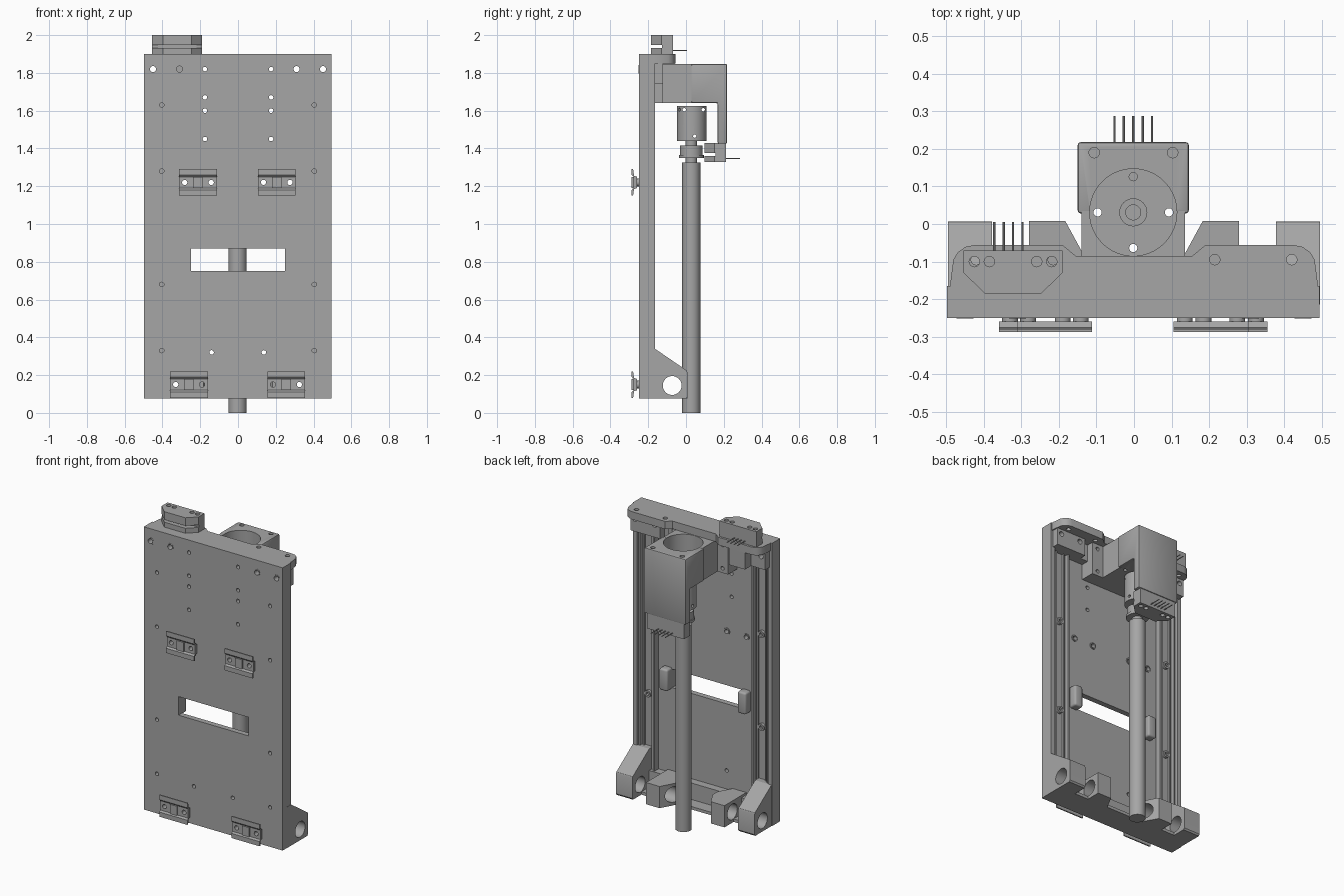
import bpy, bmesh, math
from mathutils import Matrix, Vector

old = bpy.data.objects.get("Cube")
if old:
    bpy.data.objects.remove(old, do_unlink=True)

grey = bpy.data.materials.new("machined_grey")
grey.use_nodes = True
grey.diffuse_color = (0.38, 0.38, 0.38, 1)
grey.node_tree.nodes["Principled BSDF"].inputs["Base Color"].default_value = grey.diffuse_color


def finish(name, bm):
    bmesh.ops.recalc_face_normals(bm, faces=bm.faces)
    mesh = bpy.data.meshes.new(name)
    bm.to_mesh(mesh)
    bm.free()
    mesh.materials.append(grey)
    obj = bpy.data.objects.new(name, mesh)
    bpy.context.collection.objects.link(obj)
    return obj


def prism(name, pts, axis, a, b):
    """Extrude a 2D outline along an axis from a to b."""
    place = {"x": lambda u, v: (a, u, v), "y": lambda u, v: (u, a, v), "z": lambda u, v: (u, v, a)}[axis]
    bm = bmesh.new()
    face = bm.faces.new([bm.verts.new(place(u, v)) for u, v in pts])
    ext = bmesh.ops.extrude_face_region(bm, geom=[face])["geom"]
    step = Vector([b - a if axis == k else 0 for k in "xyz"])
    bmesh.ops.translate(bm, vec=step, verts=[g for g in ext if isinstance(g, bmesh.types.BMVert)])
    return finish(name, bm)


def box(name, x0, x1, y0, y1, z0, z1):
    return prism(name, [(x0, y0), (x1, y0), (x1, y1), (x0, y1)], "z", z0, z1)


def rods(name, centres, axis, a, b, r, sides=32):
    """Parallel cylinders at 2D centres, running along an axis from a to b."""
    bm = bmesh.new()
    rot = {"x": Matrix.Rotation(math.pi / 2, 4, "Y"), "y": Matrix.Rotation(math.pi / 2, 4, "X"), "z": Matrix()}[axis]
    m = (a + b) / 2
    for u, v in centres:
        pos = {"x": (m, u, v), "y": (u, m, v), "z": (u, v, m)}[axis]
        bmesh.ops.create_cone(bm, cap_ends=True, segments=sides, radius1=r, radius2=r,
                              depth=abs(b - a), matrix=Matrix.Translation(pos) @ rot)
    return finish(name, bm)


def modify(obj, kind, **settings):
    mod = obj.modifiers.new(kind, kind)
    for key, value in settings.items():
        setattr(mod, key, value)
    bpy.context.view_layer.objects.active = obj
    bpy.ops.object.modifier_apply(modifier=mod.name)


def cut(obj, *cutters):
    for c in cutters:
        modify(obj, "BOOLEAN", operation="DIFFERENCE", solver="EXACT", object=c)
        bpy.data.objects.remove(c, do_unlink=True)
    return obj


FRONT, FLOOR, BACK = -0.25, -0.215, -0.165
BOTTOM, TOP = 0.075, 1.9
CLIPS = [(-0.212, 1.22), (0.205, 1.22), (-0.26, 0.15), (0.255, 0.15)]
ends = [(s * x, 1.82) for s in (-1, 1) for x in (0.31, 0.45)]

# Base plate: shallow pocket at the back, window and screw holes
plate = box("base_plate", -0.498, 0.494, FRONT, BACK, BOTTOM, TOP)
small = [(s * 0.175, z) for s in (-1, 1) for z in (1.82, 1.67, 1.6, 1.45)]
small += [(s * 0.404, z) for s in (-1, 1) for z in (1.63, 1.28, 0.68, 0.33)]
small += [(-0.14, 0.32), (0.137, 0.32)]
clip_holes = [(x + d, z) for x, z in CLIPS for d in (-0.07, 0.07)]
cut(plate,
    box("pocket", -0.47, 0.466, FLOOR, 0, 0.2, 1.74),
    box("window", -0.25, 0.25, -0.4, 0, 0.75, 0.87),
    rods("holes", small, "y", -0.4, 0, 0.012, 16),
    rods("end_holes", ends, "y", -0.4, 0, 0.016, 16),
    rods("clip_holes", clip_holes, "y", -0.4, 0, 0.014, 16))
for i, (x, z) in enumerate(ends):
    ring = rods(f"screw_ring_{i + 1}", [(x, z)], "y", FRONT - 0.002, FRONT + 0.01, 0.023)
    cut(ring, rods("bore", [(x, z)], "y", -0.4, 0, 0.016, 16))

# Spring clips on standoffs at the front
for i, (x, z) in enumerate(CLIPS):
    outline = [(-0.288, 0.07), (-0.28, 0.07), (-0.275, 0.035), (-0.26, 0.03), (-0.26, -0.03),
               (-0.275, -0.035), (-0.28, -0.07), (-0.288, -0.07), (-0.288, -0.04),
               (-0.279, -0.03), (-0.279, 0.03), (-0.288, 0.04)]
    clip = prism(f"belt_clip_{i + 1}", [(y, z + h) for y, h in outline], "x", x - 0.1, x + 0.1)
    cut(clip, rods("bore", [(x - 0.07, z), (x + 0.07, z)], "y", -0.4, 0, 0.014, 16))
    box(f"clip_bar_{i + 1}", x - 0.025, x + 0.025, -0.288, -0.275, z - 0.03, z + 0.03)
    for d in (-0.07, 0.07):
        post = rods(f"clip_standoff_{i + 1}", [(x + d, z)], "y", -0.263, FLOOR + 0.006, 0.021, 24)
        cut(post, rods("bore", [(x + d, z)], "y", -0.4, 0, 0.014, 16))

for side, s in (("right", -1), ("left", 1)):
    # Grooved guide rails with bolts
    for x, w, h in ((0.405, 0.055, 0.012), (0.352, 0.005, 0.04), (0.375, 0.005, 0.025),
                    (0.435, 0.005, 0.025), (0.456, 0.005, 0.04)):
        box(f"{side}_guide_rail", s * x - w, s * x + w, FLOOR - 0.002, FLOOR + h, 0.2, 1.74)
    for z in (1.28, 0.68):
        bolt = rods(f"{side}_rail_bolt", [(s * 0.405, z)], "y", FLOOR, FLOOR + 0.03, 0.022, 24)
        cut(bolt, rods("socket", [(s * 0.405, z)], "y", FLOOR + 0.015, 0, 0.012, 6))

    # Stops beside the window
    stop = box(f"{side}_window_stop", s * 0.28 - 0.03, s * 0.28 + 0.03, FLOOR - 0.01, BACK, 0.74, 0.88)
    modify(stop, "BEVEL", width=0.012, segments=3)

    # Shaft blocks at the foot
    outer = prism(f"{side}_outer_foot", [(FLOOR, 0.34), (BACK, 0.34), (0.003, 0.225), (0.007, 0.215),
                                         (0.007, 0.085), (0, BOTTOM), (FLOOR, BOTTOM)],
                  "x", s * 0.378, s * 0.495)
    inner = prism(f"{side}_inner_foot", [(s * x, y) for x, y in
                  ((0.28, FLOOR), (0.28, 0.008), (0.183, 0.008), (0.135, -0.08), (0.135, -0.13),
                   (0.183, FLOOR))], "z", BOTTOM, 0.215)
    for foot in (outer, inner):
        cut(foot, rods("shaft_bore", [(-0.073, 0.145)], "x", -0.6, 0.6, 0.05))

    # Drilled tabs below the top bar
    tab = box(f"{side}_top_tab", s * 0.27, s * 0.48, FLOOR, -0.122, 1.74, 1.87)
    cut(tab, rods("bore", ends, "y", -0.4, 0, 0.016, 16))

box("foot_web", -0.38, 0.38, FLOOR, -0.085, BOTTOM, 0.094)

# Top bar with rounded ends and a recessed middle
half = [(0.155, -0.085), (0.19, -0.056), (0.425, -0.056)]
half += [(0.425 + 0.06 * math.sin(t), -0.116 + 0.06 * math.cos(t)) for t in (0.4, 0.8, 1.2)]
half += [(0.488, -0.15), (0.488, -0.2)]
bar = prism("top_bar", half + [(-x, y) for x, y in reversed(half)], "z", 1.85, TOP)
cut(bar, rods("bar_holes", [(s * x, -0.095) for s in (-1, 1) for x in (0.215, 0.42)], "z", 1.8, 2, 0.014, 16))

# Motor mount and housing, with a stepped bore
CX, CY = -0.002, 0.031
mount = box("motor_mount", -0.14, 0.136, BACK - 0.055, 0.035, 1.64, 1.848)
flange = box("mount_flange", -0.215, 0.215, FLOOR, -0.122, 1.64, 1.85)
cut(flange, rods("bore", [(s * 0.175, z) for s in (-1, 1) for z in (1.67, 1.82)], "y", -0.4, 0, 0.012, 16))
housing = prism("motor_housing", [(0.028, 1.64), (0.168, 1.64), (0.168, 1.425), (0.218, 1.425),
                                  (0.218, 1.848), (0.028, 1.848)], "x", -0.15, 0.146)
modify(housing, "BEVEL", width=0.008, segments=2)
bolts = [(CX + 0.095 * math.cos(k * math.pi / 2), CY + 0.095 * math.sin(k * math.pi / 2)) for k in range(4)]
for part in (mount, housing):
    cut(part,
        rods("motor_bore", [(CX, CY)], "z", 1.67, 2, 0.116, 64),
        rods("shaft_hole", [(CX, CY)], "z", 1.5, 1.7, 0.036),
        rods("floor_holes", bolts, "z", 1.5, 1.7, 0.011, 16))
cut(housing, rods("housing_holes", [(-0.106, 0.19), (0.103, 0.19)], "z", 1.75, 2, 0.014, 16))

# Coupler, collar and drive rod
coupler = rods("shaft_coupler", [(CX, CY)], "z", 1.44, 1.625, 0.078, 48)
cut(coupler, rods("coupler_bore", [(CX, CY)], "z", 1.5, 1.7, 0.02),
    rods("set_screws", [(CX, 1.465), (CX + 0.04, 1.605), (CX - 0.04, 1.605)], "y", -0.2, 0, 0.009, 12),
    rods("side_screws", [(CY + 0.015, 1.465), (CY + 0.06, 1.605), (CY - 0.04, 1.605)], "x", -0.2, 0.2, 0.009, 12))
for name, z0, z1, r in (("coupler_neck", 1.4, 1.45, 0.03), ("bearing_collar", 1.365, 1.415, 0.06),
                        ("collar_flange", 1.35, 1.366, 0.066), ("collar_neck", 1.32, 1.352, 0.03),
                        ("drive_rod", 0.0, 1.325, 0.048)):
    rods(name, [(CX, CY - 0.003)], "z", z0, z1, r, 48)


def connector(name, x, y, z, pins):
    """Chamfered, slit socket with pins pointing backwards."""
    shape = [(-0.132, 0), (0.132, 0), (0.132, -0.06), (0.075, -0.115), (-0.075, -0.115), (-0.132, -0.06)]
    body = prism(name, [(x + u, y + v) for u, v in shape], "z", z, z + 0.1)
    screws = [(x + s * d, y - 0.03) for s in (-1, 1) for d in (0.063, 0.103)]
    cut(body, box("slit", x - 0.2, x + 0.2, y - 0.2, y - 0.057, z + 0.032, z + 0.048),
        rods("screw_holes", screws, "z", z - 0.1, z + 0.2, 0.014, 16))
    rods(name + "_pins", [(x + 0.025 * k, z + 0.018) for k in pins], "y", y - 0.01, y + 0.075, 0.003, 8)


connector("top_connector", -0.322, -0.07, 1.9, (-2, -1, 0, 1))
connector("motor_connector", -0.002, 0.212, 1.328, (-2, -1, 0, 1, 2))
box("top_connector_foot", -0.38, -0.265, -0.125, -0.06, 1.74, 1.86)

# Smooth round parts, keep edges crisp
for obj in bpy.context.scene.objects:
    obj.select_set(obj.type == "MESH")
bpy.ops.object.shade_smooth_by_angle(angle=math.radians(30))
